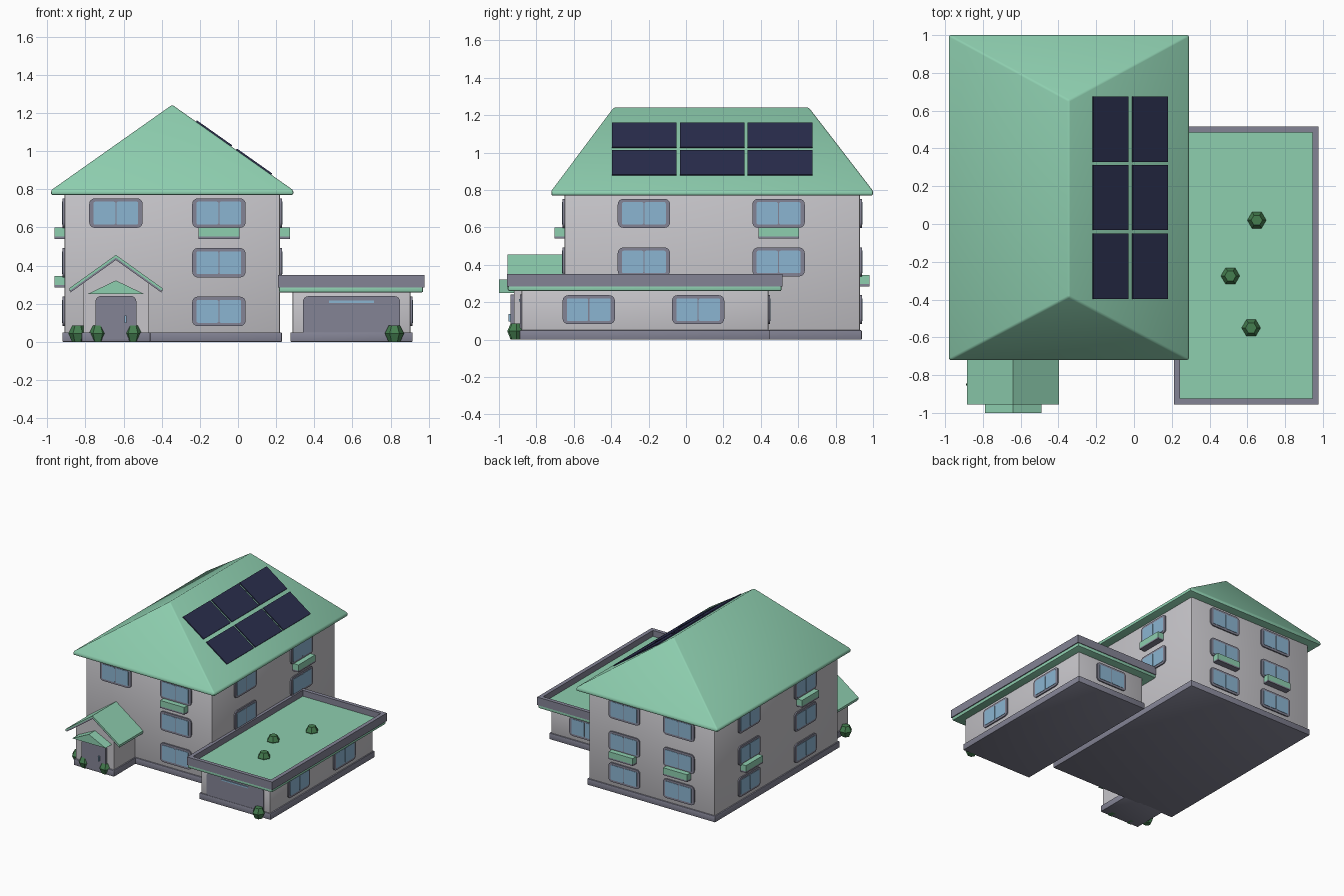
import bpy, bmesh, math
from mathutils import Matrix, Vector

cube = bpy.data.objects.get("Cube")
if cube:
    bpy.data.objects.remove(cube, do_unlink=True)


def material(name, rgb):
    m = bpy.data.materials.new(name)
    m.use_nodes = True
    m.diffuse_color = (*rgb, 1)
    m.node_tree.nodes["Principled BSDF"].inputs["Base Color"].default_value = (*rgb, 1)
    return m


GREEN = material("mint roof", (0.27, 0.62, 0.43))
WALL = material("pale plaster", (0.57, 0.56, 0.59))
TRIM = material("grey trim", (0.23, 0.23, 0.30))
GLASS = material("window blue", (0.26, 0.46, 0.64))
SOLAR = material("solar navy", (0.023, 0.027, 0.075))
LEAF = material("shrub green", (0.06, 0.21, 0.08))
smooth = []


def finish(name, bm, mat, bevel=0.0, matrix=None, soft=True):
    bmesh.ops.recalc_face_normals(bm, faces=bm.faces[:])
    if bevel:
        bmesh.ops.bevel(bm, geom=bm.edges[:], offset=bevel, segments=2,
                        profile=0.5, affect='EDGES', clamp_overlap=True)
    if matrix:
        bm.transform(matrix)
    mesh = bpy.data.meshes.new(name)
    bm.to_mesh(mesh)
    bm.free()
    mesh.materials.append(mat)
    ob = bpy.data.objects.new(name, mesh)
    bpy.context.collection.objects.link(ob)
    if soft:
        smooth.append(ob)
    return ob


def box(name, x, y, z, mat, bevel=0.0, matrix=None):
    """Box from (min, max) ranges."""
    bm = bmesh.new()
    bmesh.ops.create_cube(bm, size=1)
    for v in bm.verts:
        v.co = [r[0] if c < 0 else r[1] for c, r in zip(v.co, (x, y, z))]
    return finish(name, bm, mat, bevel, matrix)


def prism(name, outline, y0, y1, mat, bevel=0.0, matrix=None):
    """Extrude an x-z outline from y0 to y1."""
    bm = bmesh.new()
    face = bm.faces.new([bm.verts.new((x, y0, z)) for x, z in outline])
    ext = bmesh.ops.extrude_face_region(bm, geom=[face])["geom"]
    bmesh.ops.translate(bm, vec=(0, y1 - y0, 0),
                        verts=[g for g in ext if isinstance(g, bmesh.types.BMVert)])
    return finish(name, bm, mat, bevel, matrix)


def rounded(w, h, r, low_r):
    """Rounded rectangle outline; low_r is the radius of the lower corners."""
    pts = []
    for i, (sx, sz) in enumerate(((1, 1), (-1, 1), (-1, -1), (1, -1))):
        rad = r if sz > 0 else low_r
        for k in range(5 if rad else 1):
            a = math.pi / 2 * (i + k / 4)
            pts.append((sx * (w / 2 - rad) + rad * math.cos(a),
                        sz * (h / 2 - rad) + rad * math.sin(a)))
    return pts


YAW = {"front": 0, "right": 90, "back": 180, "left": -90}


def on_wall(side, along, depth, z):
    """Placement on a wall: local -y points outward."""
    pos = (along, depth, z) if side in ("front", "back") else (depth, along, z)
    return Matrix.Translation(pos) @ Matrix.Rotation(math.radians(YAW[side]), 4, 'Z')


def window(side, along, depth, z):
    m = on_wall(side, along, depth, z)
    prism("window_frame_" + side, rounded(0.28, 0.155, 0.03, 0.03), 0.01, -0.01, TRIM, 0, m)
    for s in (-1, 1):
        pane = [(x + s * 0.06, v) for x, v in rounded(0.114, 0.12, 0.008, 0.008)]
        prism("window_pane_" + side, pane, 0, -0.013, GLASS, 0, m)


def planter(side, along, depth, z):
    m = on_wall(side, along, depth, z)
    box("planter_" + side, (-0.108, 0.108), (-0.052, 0.01), (0.012, 0.06), GREEN, 0, m)
    box("planter_base_" + side, (-0.108, 0.108), (-0.052, 0.01), (0, 0.012), TRIM, 0, m)


def shrub(x, y, z):
    bm = bmesh.new()
    rings = [[bm.verts.new((r * math.cos(a * math.pi / 3), r * math.sin(a * math.pi / 3), h))
              for a in range(6)] for r, h in ((0.03, 0), (0.05, 0.045), (0.03, 0.085))]
    for lo, hi in zip(rings, rings[1:]):
        for i in range(6):
            j = (i + 1) % 6
            bm.faces.new((lo[i], lo[j], hi[j], hi[i]))
    bm.faces.new(rings[0])
    bm.faces.new(rings[-1])
    finish("shrub", bm, LEAF, 0, Matrix.Translation((x, y, z)), soft=False)


# Main house body
box("house_walls", (-0.91, 0.22), (-0.65, 0.93), (0.01, 0.79), WALL, 0.008)
box("house_plinth", (-0.92, 0.23), (-0.66, 0.94), (0, 0.05), TRIM, 0.004)

# Hip roof with a short vertical eave
bm = bmesh.new()
corners = [(-0.98, -0.72), (0.29, -0.72), (0.29, 1.0), (-0.98, 1.0)]
pts = [(x, y, z) for z in (0.77, 0.795) for x, y in corners]
low, eave = [[bm.verts.new(p) for p in part] for part in (pts[:4], pts[4:])]
r0, r1 = bm.verts.new((-0.345, -0.385, 1.243)), bm.verts.new((-0.345, 0.655, 1.243))
bm.faces.new(low)
for i in range(4):
    j = (i + 1) % 4
    bm.faces.new((low[i], low[j], eave[j], eave[i]))
a, b, c, d = eave
for f in ((a, b, r0), (b, c, r1, r0), (c, d, r1), (d, a, r0, r1)):
    bm.faces.new(f)
finish("main_roof", bm, GREEN, 0.009)

# Solar panels lying on the right roof slope
slope = math.atan2(0.448, 0.635)
for x in (-0.1275, 0.0825):
    for y in (-0.223, 0.14, 0.502):
        z = 0.795 + (0.29 - x) * math.tan(slope)
        m = Matrix.Translation((x, y, z)) @ Matrix.Rotation(slope, 4, 'Y')
        half = 0.0925 / math.cos(slope)
        box("solar_panel", (-half, half), (-0.173, 0.173), (-0.008, 0.008), SOLAR, 0, m)

# House windows and planters
TOP, MID, LOW = 0.675, 0.415, 0.16
for z in (TOP, MID, LOW):
    window("front", -0.1, -0.65, z)
    for x in (-0.1, -0.59):
        window("back", x, 0.93, z)
    for y in (-0.225, 0.495):
        window("left", y, -0.91, z)
        if z != LOW:
            window("right", y, 0.22, z)
window("front", -0.64, -0.65, TOP)
planter("front", -0.1, -0.65, 0.54)
planter("right", 0.495, 0.22, 0.54)
planter("left", -0.225, -0.91, 0.54)
planter("left", 0.495, -0.91, 0.285)
for x in (-0.1, -0.59):
    planter("back", x, 0.93, 0.285)

# Entrance porch with gable roof
px = -0.64
gable = [(-0.17, 0.01), (0.17, 0.01), (0.17, 0.31), (0, 0.43), (-0.17, 0.31)]
prism("porch_walls", [(px + x, z) for x, z in gable], -0.92, -0.64, WALL)
box("porch_plinth", (px - 0.18, px + 0.18), (-0.935, -0.64), (0, 0.05), TRIM, 0.004)


def chevron(name, half, apex, drop, thick, y0, mat):
    line = [(px - half, apex - drop), (px, apex), (px + half, apex - drop)]
    prism(name, line + [(x, z - thick) for x, z in reversed(line)], y0, -0.64, mat)


chevron("porch_roof", 0.243, 0.456, 0.174, 0.015, -0.955, GREEN)
chevron("porch_roof_lining", 0.238, 0.442, 0.170, 0.013, -0.95, TRIM)
prism("door_canopy", [(px - 0.15, 0.25), (px + 0.15, 0.25), (px, 0.322)], -1.0, -0.91, GREEN)
m = on_wall("front", px, -0.92, 0.128)
prism("front_door", rounded(0.215, 0.226, 0.03, 0), 0.01, -0.018, TRIM, 0, m)
box("door_handle", (0.045, 0.055), (-0.03, -0.01), (-0.03, 0.01), GLASS, 0, m)

# Garage wing
box("garage_walls", (0.285, 0.905), (-0.88, 0.44), (0.01, 0.27), WALL, 0.008)
box("garage_plinth", (0.275, 0.915), (-0.89, 0.45), (0, 0.05), TRIM, 0.004)
box("garage_roof_slab", (0.215, 0.97), (-0.95, 0.51), (0.26, 0.29), GREEN, 0.006)
box("garage_roof_deck", (0.24, 0.95), (-0.93, 0.49), (0.28, 0.302), GREEN)
for name, x, y in (("left", (0.945, 0.977), (-0.956, 0.515)), ("right", (0.211, 0.243), (-0.956, 0.515)),
                   ("front", (0.243, 0.945), (-0.956, -0.925)), ("back", (0.243, 0.945), (0.484, 0.515))):
    box("parapet_" + name, x, y, (0.285, 0.35), TRIM)
m = on_wall("front", 0.595, -0.88, 0.145)
prism("garage_door", rounded(0.51, 0.19, 0.03, 0), 0.01, -0.008, TRIM, 0, m)
box("garage_door_glass", (-0.118, 0.118), (-0.013, 0), (0.059, 0.071), GLASS, 0, m)
for y in (-0.52, 0.065):
    window("right", y, 0.905, LOW)
window("back", 0.595, 0.44, LOW)

# Shrubs on the ground and on the garage roof
for x, y in ((-0.84, -0.85), (-0.735, -0.912), (-0.55, -0.912), (0.82, -0.905)):
    shrub(x, y, 0)
for x, y in ((0.65, 0.02), (0.51, -0.275), (0.62, -0.55)):
    shrub(x, y, 0.262)

# Smooth shading on the bevelled parts
bpy.ops.object.select_all(action='DESELECT')
for ob in smooth:
    ob.select_set(True)
bpy.context.view_layer.objects.active = smooth[0]
bpy.ops.object.shade_smooth_by_angle(angle=math.radians(35))
